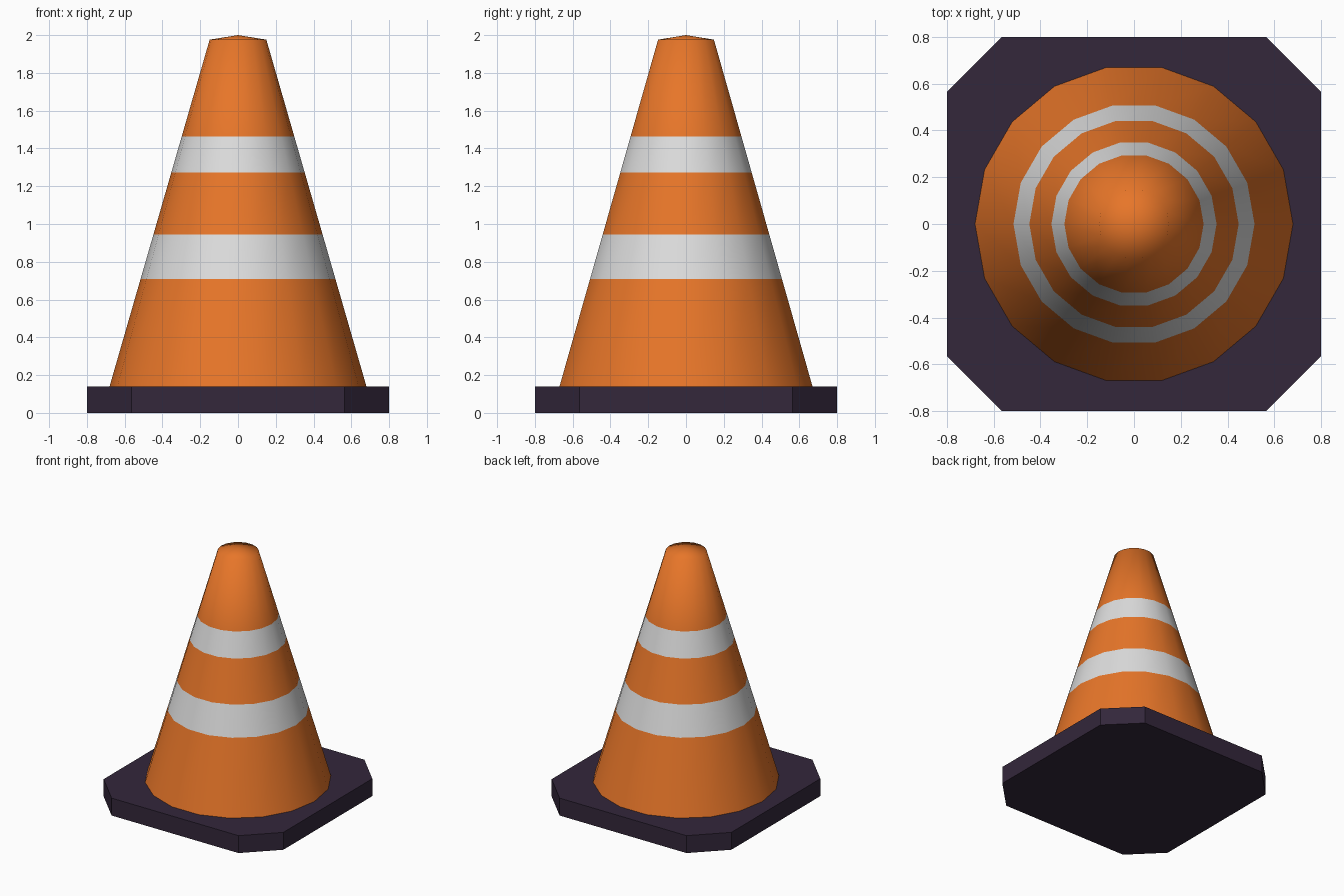
import bpy, bmesh, math

cube = bpy.data.objects.get("Cube")
if cube:
    bpy.data.objects.remove(cube, do_unlink=True)


def material(name, rgb):
    mat = bpy.data.materials.new(name)
    mat.use_nodes = True
    mat.diffuse_color = (*rgb, 1)
    mat.node_tree.nodes["Principled BSDF"].inputs["Base Color"].default_value = (*rgb, 1)
    return mat


orange = material("orange", (0.8, 0.18, 0.022))
white = material("white", (0.72, 0.72, 0.72))
dark = material("dark purple", (0.033, 0.02, 0.043))


def finish(name, bm, mats):
    bmesh.ops.recalc_face_normals(bm, faces=bm.faces)
    mesh = bpy.data.meshes.new(name)
    bm.to_mesh(mesh)
    bm.free()
    for mat in mats:
        mesh.materials.append(mat)
    obj = bpy.data.objects.new(name, mesh)
    bpy.context.collection.objects.link(obj)
    return obj


# Base plate: square slab with cut corners
HALF, CUT, BASE_TOP = 0.8, 0.565, 0.14
bm = bmesh.new()
corners = []
for quarter in range(4):
    c, s = round(math.cos(quarter * math.pi / 2)), round(math.sin(quarter * math.pi / 2))
    for x, y in ((HALF, -CUT), (HALF, CUT)):
        corners.append(bm.verts.new((x * c - y * s, x * s + y * c, 0)))
bottom = bm.faces.new(corners)
top = bmesh.ops.extrude_face_region(bm, geom=[bottom], use_keep_orig=True)
bmesh.ops.translate(bm, vec=(0, 0, BASE_TOP),
                    verts=[v for v in top["geom"] if isinstance(v, bmesh.types.BMVert)])
finish("base_plate", bm, [dark])

# Cone body: tapered rings with two stripe bands and a shallow pointed cap
SIDES, BOTTOM_R, TOP_R, RIM_Z = 18, 0.68, 0.15, 1.976
heights = [BASE_TOP, 0.71, 0.945, 1.272, 1.464, RIM_Z]
bm = bmesh.new()
rings = []
for z in heights:
    t = (z - BASE_TOP) / (RIM_Z - BASE_TOP)
    r = BOTTOM_R + (TOP_R - BOTTOM_R) * t
    rings.append([bm.verts.new((r * math.cos(math.tau * i / SIDES),
                                r * math.sin(math.tau * i / SIDES), z))
                  for i in range(SIDES)])
apex = bm.verts.new((0, 0, 2))
for i in range(SIDES):
    j = (i + 1) % SIDES
    for band, (low, high) in enumerate(zip(rings, rings[1:])):
        face = bm.faces.new((low[i], low[j], high[j], high[i]))
        face.material_index = band % 2
    bm.faces.new((rings[-1][i], rings[-1][j], apex))
bm.faces.new(rings[0][::-1])
cone = finish("cone_body", bm, [orange, white])

# Smooth sides and cap, with a sharp edge only around the hidden underside
for poly in cone.data.polygons:
    poly.use_smooth = len(poly.vertices) < SIDES
